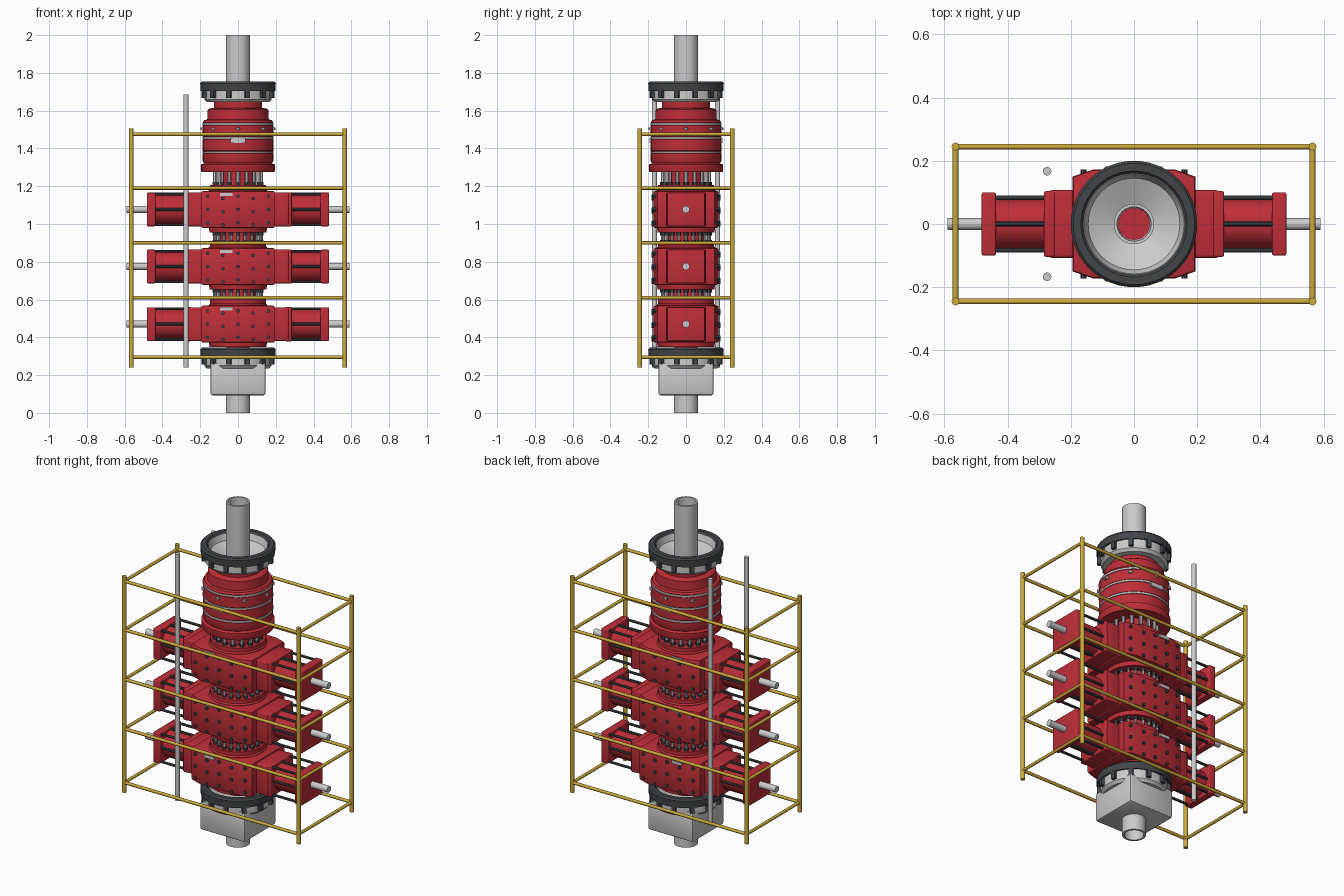
import bpy, bmesh, math
from mathutils import Vector

cube = bpy.data.objects.get("Cube")
if cube:
    bpy.data.objects.remove(cube, do_unlink=True)


def material(name, rgb):
    m = bpy.data.materials.new(name)
    m.use_nodes = True
    m.diffuse_color = (*rgb, 1)
    m.node_tree.nodes["Principled BSDF"].inputs["Base Color"].default_value = (*rgb, 1)
    return m


RED = material("red paint", (0.52, 0.027, 0.04))
YELLOW = material("yellow paint", (0.6, 0.4, 0.045))
DARK = material("dark steel", (0.055, 0.06, 0.068))
LIGHT = material("light steel", (0.6, 0.6, 0.61))


def finish(bm, name, mat, smooth=True):
    bmesh.ops.recalc_face_normals(bm, faces=bm.faces)
    me = bpy.data.meshes.new(name)
    bm.to_mesh(me)
    bm.free()
    me.materials.append(mat)
    ob = bpy.data.objects.new(name, me)
    bpy.context.collection.objects.link(ob)
    if smooth:
        bpy.ops.object.select_all(action='DESELECT')
        ob.select_set(True)
        bpy.context.view_layer.objects.active = ob
        bpy.ops.object.shade_smooth_by_angle(angle=math.radians(35))
    return ob


def add_rod(bm, a, b, r, sides=12):
    a, b = Vector(a), Vector(b)
    d = b - a
    mat = d.to_track_quat('Z', 'Y').to_matrix().to_4x4()
    mat.translation = (a + b) / 2
    bmesh.ops.create_cone(bm, cap_ends=True, segments=sides, radius1=r, radius2=r,
                          depth=d.length, matrix=mat)


def rods(name, mat, pairs, r, sides=12):
    bm = bmesh.new()
    for a, b in pairs:
        add_rod(bm, a, b, r, sides)
    return finish(bm, name, mat)


def lathe(name, mat, profile, closed=False, sides=48):
    """Spin (radius, height) points about the z axis."""
    bm = bmesh.new()
    pts = profile + profile[:1] if closed else profile
    vs = [bm.verts.new((r, 0, z)) for r, z in pts]
    es = [bm.edges.new(p) for p in zip(vs, vs[1:])]
    bmesh.ops.spin(bm, geom=vs + es, cent=(0, 0, 0), axis=(0, 0, 1),
                   angle=math.tau, steps=sides, use_duplicate=False)
    bmesh.ops.remove_doubles(bm, verts=bm.verts, dist=1e-5)
    return finish(bm, name, mat)


def box(name, mat, lo, hi, bevel=0.0, segments=3):
    bm = bmesh.new()
    bmesh.ops.create_cube(bm, size=1)
    for v in bm.verts:
        v.co = [l + (c + 0.5) * (h - l) for l, h, c in zip(lo, hi, v.co)]
    if bevel:
        bmesh.ops.bevel(bm, geom=bm.edges[:], offset=bevel, segments=segments,
                        profile=0.5, affect='EDGES')
    return finish(bm, name, mat)


def ring_points(count, r, z, phase=0.0):
    return [(r * math.cos(math.tau * (i + phase) / count),
             r * math.sin(math.tau * (i + phase) / count), z) for i in range(count)]


def ring_rods(name, mat, count, r, z0, z1, size, sides=8):
    rods(name, mat, list(zip(ring_points(count, r, z0), ring_points(count, r, z1))), size, sides)


# Protective frame
FX, FY = 0.565, 0.245
corners = [(-FX, -FY), (FX, -FY), (FX, FY), (-FX, FY)]
rods("frame_posts", YELLOW, [((x, y, 0.24), (x, y, 1.505)) for x, y in corners], 0.0125)
rails = []
for z in (0.295, 0.61, 0.9, 1.19, 1.475):
    rails += [((*corners[i], z), (*corners[(i + 1) % 4], z)) for i in range(4)]
rods("frame_rails", YELLOW, rails, 0.009)

# Vertical service lines
rods("service_lines", LIGHT, [((-0.275, y, 0.24), (-0.275, y, 1.685)) for y in (-0.167, 0.167)],
     0.0135, 16)


# Clamp collars with funnel, ring and fingers
def collar(name, top):
    z = lambda d: top - d
    lathe(name + "_funnel", LIGHT, [(0.06, z(0.11)), (0.165, z(0.11)), (0.178, z(0.095)),
          (0.178, z(0.01)), (0.158, z(0.01)), (0.145, z(0.045)), (0.06, z(0.085))], True)
    lathe(name + "_ring", DARK, [(0.16, z(0.035)), (0.198, z(0.05)), (0.2, z(0.01)),
          (0.192, top), (0.168, top), (0.16, z(0.01))], True)
    bm = bmesh.new()
    for p in ring_points(12, 0.184, z(0.06), 0.5):
        a = math.atan2(p[1], p[0])
        g = bmesh.ops.create_cube(bm, size=1)["verts"]
        bmesh.ops.scale(bm, vec=(0.024, 0.024, 0.055), verts=g)
        for v in g:
            x, y, h = v.co
            v.co = (p[0] + x * math.cos(a) - y * math.sin(a),
                    p[1] + x * math.sin(a) + y * math.cos(a), p[2] + h)
    finish(bm, name + "_fingers", DARK)


collar("upper_collar", 1.755)
collar("lower_collar", 0.345)

# Top pipe, lower connector block and outlet pipe
lathe("top_pipe", LIGHT, [(0.05, 1.64), (0.064, 1.64), (0.064, 2.0), (0.054, 2.0)], True, 32)
box("connector_block", LIGHT, (-0.146, -0.146, 0.093), (0.146, 0.146, 0.265), 0.012, 2)
lathe("outlet_pipe", LIGHT, [(0.052, 0), (0.064, 0), (0.064, 0.11), (0.052, 0.11)], True, 32)

# Annular preventer
lathe("annular_body", RED, [(0, 1.275), (0.192, 1.275), (0.195, 1.28), (0.195, 1.315),
      (0.18, 1.322), (0.187, 1.335), (0.187, 1.372), (0.18, 1.38), (0.187, 1.388),
      (0.187, 1.447), (0.18, 1.455), (0.187, 1.463), (0.187, 1.522), (0.18, 1.53),
      (0.187, 1.538), (0.18, 1.55), (0.163, 1.553), (0.16, 1.605), (0.15, 1.612),
      (0.128, 1.614), (0.128, 1.65), (0, 1.65)])
for i, z in enumerate((1.38, 1.455, 1.53)):
    lathe(f"annular_band_{i + 1}", LIGHT,
          [(0.178, z - 0.005), (0.188, z - 0.005), (0.188, z + 0.005), (0.178, z + 0.005)], True)
ring_rods("annular_lugs", LIGHT, 8, 0.186, 1.498, 1.512, 0.012)
for s, face in ((-1, "front"), (1, "back")):
    y = s * 0.189
    box(f"annular_{face}_tag", LIGHT, (-0.04, y - 0.0045, 1.43), (0.04, y + 0.0045, 1.455))

# Central bore neck and the studs under the annular
lathe("bore_neck", RED, [(0, 0.3), (0.06, 0.3), (0.06, 0.36), (0.098, 0.36), (0.098, 1.28),
                         (0, 1.28)])
ring_rods("annular_studs", LIGHT, 16, 0.122, 1.2, 1.28, 0.01)
ring_rods("annular_nuts", DARK, 16, 0.122, 1.2, 1.222, 0.015, 6)


# One ram preventer, mirrored left and right
def ram(label, zc):
    name = label + "_ram"
    # Body with shallow pointed front and back
    plan = []
    for sx, sy in ((1, -1), (1, 1), (-1, 1), (-1, -1)):
        pair = [(sx * 0.195, sy * 0.15), (sx * 0.13, sy * 0.172)]
        plan += pair if sx * sy > 0 else pair[::-1]
    bm = bmesh.new()
    face = bm.faces.new([bm.verts.new((x, y, zc - 0.098)) for x, y in plan])
    top = bmesh.ops.extrude_face_region(bm, geom=[face])["geom"]
    bmesh.ops.translate(bm, vec=(0, 0, 0.196), verts=[v for v in top if isinstance(v, bmesh.types.BMVert)])
    flat = [e for e in bm.edges if abs(e.verts[0].co.z - e.verts[1].co.z) < 1e-4]
    bmesh.ops.bevel(bm, geom=flat, offset=0.01, segments=2, profile=0.5, affect='EDGES')
    finish(bm, name + "_body", RED)
    # Round flanges and their studs
    lathe(name + "_flanges", RED, [(0, zc - 0.122), (0.15, zc - 0.122), (0.155, zc - 0.09),
          (0.155, zc + 0.1), (0.148, zc + 0.108), (0.148, zc + 0.13), (0, zc + 0.13)])
    if label != "lower":
        ring_rods(name + "_studs", LIGHT, 20, 0.125, zc - 0.18, zc - 0.12, 0.008)
        ring_rods(name + "_lower_nuts", DARK, 20, 0.125, zc - 0.178, zc - 0.163, 0.013, 6)
        ring_rods(name + "_upper_nuts", DARK, 20, 0.125, zc - 0.137, zc - 0.12, 0.013, 6)
    # Bolts on the front and back faces, following the plan
    pairs = []
    for s in (-1, 1):
        for x in (-0.16, -0.08, 0, 0.08, 0.16):
            y = 0.172 - max(0, abs(x) - 0.13) * 0.34
            for dz in (-0.07, 0, 0.07):
                shift = 0.012 if x in (-0.08, 0.08) else 0
                pairs.append(((x, s * (y - 0.01), zc + dz - shift),
                              (x, s * (y + 0.01), zc + dz - shift)))
    rods(name + "_face_bolts", DARK, pairs, 0.0095, 8)
    for s, face in ((-1, "front"), (1, "back")):
        box(f"{name}_{face}_tag", LIGHT, (-0.095, s * 0.175 - 0.004, zc + 0.072),
            (-0.03, s * 0.175 + 0.004, zc + 0.09))
    # Side actuators
    for s, side in ((1, "left"), (-1, "right")):
        part = f"{name}_{side}"
        span = lambda a, b: sorted((s * a, s * b))

        def block(suffix, x0, x1, hy, hz, bev):
            a, b = span(x0, x1)
            box(f"{part}_{suffix}", RED, (a, -hy, zc - hz), (b, hy, zc + hz), bev)

        block("bonnet", 0.17, 0.27, 0.107, 0.089, 0.01)
        block("inner_plate", 0.25, 0.285, 0.104, 0.091, 0.006)
        block("end_plate", 0.437, 0.482, 0.1, 0.089, 0.006)
        rods(part + "_cylinder", RED, [((s * 0.27, 0, zc), (s * 0.45, 0, zc))], 0.077, 32)
        ties = []
        for dy, dz in [(a, b) for a in (-0.083, 0, 0.083) for b in (-0.081, 0, 0.081) if a or b]:
            ties.append(((s * 0.275, dy, zc + dz), (s * 0.445, dy, zc + dz)))
        rods(part + "_tie_rods", DARK, ties, 0.0075, 8)
        rods(part + "_piston_tail", LIGHT, [((s * 0.47, 0, zc), (s * 0.59, 0, zc))], 0.019, 16)


for label, zc in (("lower", 0.47), ("middle", 0.775), ("upper", 1.077)):
    ram(label, zc)
